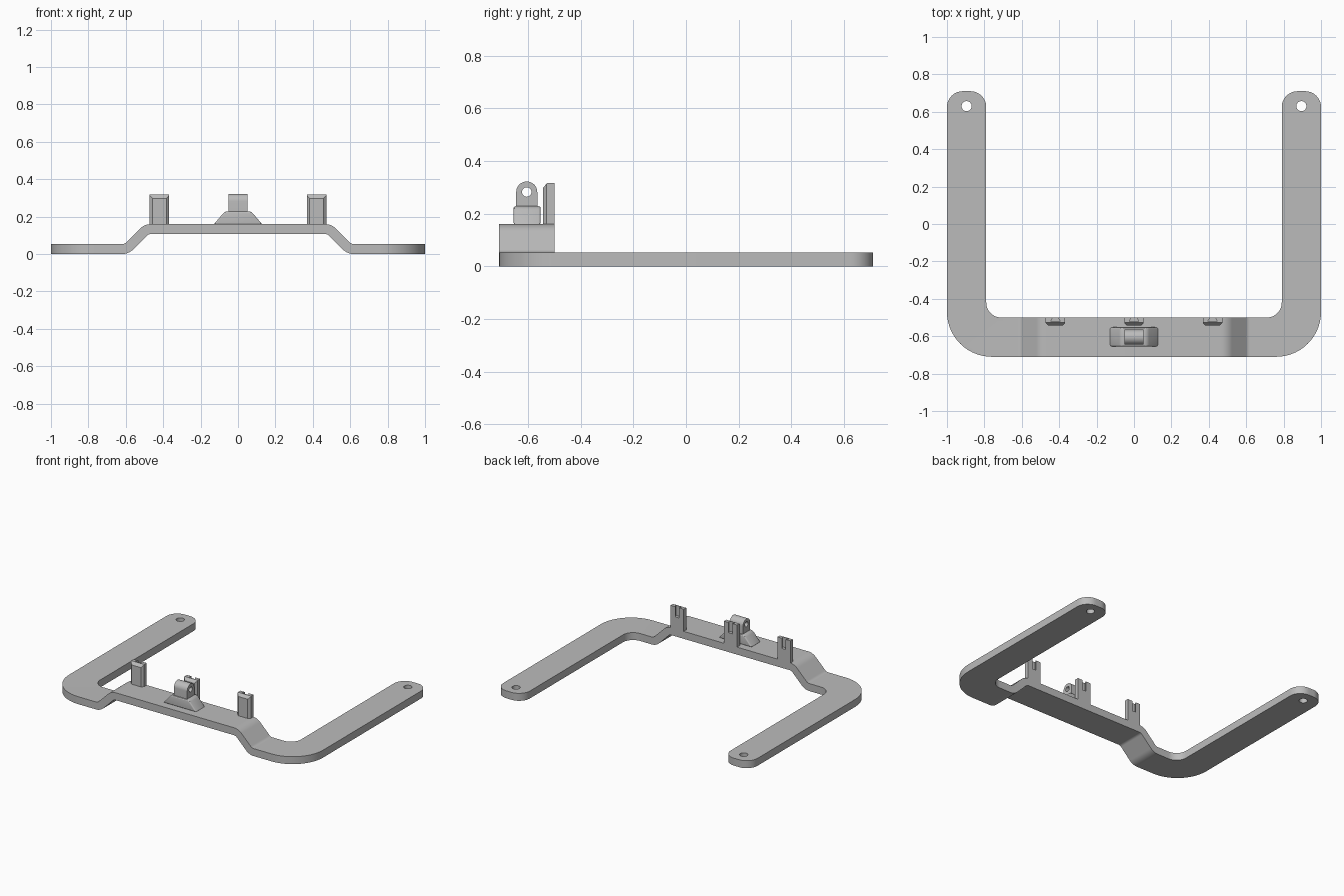
import bpy, bmesh, math
from mathutils import Vector

if "Cube" in bpy.data.objects:
    bpy.data.objects.remove(bpy.data.objects["Cube"])

grey = bpy.data.materials.new("plain_grey")
grey.use_nodes = True
grey.diffuse_color = (0.5, 0.5, 0.5, 1)
grey.node_tree.nodes["Principled BSDF"].inputs["Base Color"].default_value = (0.5, 0.5, 0.5, 1)


def fillet(corners, steps=10):
    """Round each (a, b, radius) corner of a closed outline."""
    out = []
    for i, (a, b, r) in enumerate(corners):
        p = Vector((a, b))
        u = (Vector(corners[i - 1][:2]) - p).normalized()
        v = (Vector(corners[(i + 1) % len(corners)][:2]) - p).normalized()
        if r == 0:
            out.append(p)
            continue
        half = u.angle(v) / 2
        centre = p + (u + v).normalized() * (r / math.sin(half))
        start = p + u * (r / math.tan(half)) - centre
        end = p + v * (r / math.tan(half)) - centre
        for k in range(steps + 1):
            t = k / steps
            sweep = math.pi - 2 * half
            d = (start * math.sin((1 - t) * sweep) + end * math.sin(t * sweep)) / math.sin(sweep)
            out.append(centre + d)
    return out


def circle(a, b, r, n=32):
    return [(a + r * math.cos(math.tau * i / n), b + r * math.sin(math.tau * i / n)) for i in range(n)]


def prism(name, outline, axis, lo, hi):
    """Extrude an outline in the plane across the given axis."""
    place = {"x": lambda a, b, c: (c, a, b), "y": lambda a, b, c: (a, c, b),
             "z": lambda a, b, c: (a, b, c)}[axis]
    bm = bmesh.new()
    rings = [[bm.verts.new(place(a, b, c)) for a, b in outline] for c in (lo, hi)]
    n = len(outline)
    for ring in rings:
        bm.faces.new(ring)
    for i in range(n):
        j = (i + 1) % n
        bm.faces.new((rings[0][i], rings[0][j], rings[1][j], rings[1][i]))
    bmesh.ops.recalc_face_normals(bm, faces=bm.faces)
    mesh = bpy.data.meshes.new(name)
    bm.to_mesh(mesh)
    bm.free()
    mesh.materials.append(grey)
    obj = bpy.data.objects.new(name, mesh)
    bpy.context.collection.objects.link(obj)
    return obj


def activate(obj):
    bpy.ops.object.select_all(action="DESELECT")
    obj.select_set(True)
    bpy.context.view_layer.objects.active = obj


def combine(obj, tool, operation):
    activate(obj)
    mod = obj.modifiers.new("cut", "BOOLEAN")
    mod.operation, mod.object, mod.solver = operation, tool, "EXACT"
    bpy.ops.object.modifier_apply(modifier=mod.name)
    bpy.data.objects.remove(tool)


def finish(obj):
    activate(obj)
    bpy.ops.object.shade_smooth_by_angle(angle=math.radians(30))


def mirrored(half):
    return half + [(-a, b, r) for a, b, r in reversed(half)]


# Frame: raised bar profile trimmed by the U-shaped plan
frame = prism("frame", fillet(mirrored([
    (0.5, 0.16, 0.085), (0.607, 0.053, 0.032), (1.1, 0.053, 0),
    (1.1, 0, 0), (0.585, 0, 0.085), (0.478, 0.107, 0.032)])), "y", -0.9, 0.9)
plan = prism("plan_cutter", fillet(mirrored([
    (0.79, -0.5, 0.08), (0.79, 0.71, 0.085), (1, 0.71, 0.085), (1, -0.71, 0.24)]), 14),
    "z", -0.2, 0.5)
combine(frame, plan, "INTERSECT")
for side in (-1, 1):
    combine(frame, prism("hole_cutter", circle(side * 0.895, 0.63, 0.027), "z", -0.2, 0.3), "DIFFERENCE")
finish(frame)

# Three slotted clips along the rear edge of the bar
for name, x in (("right_clip", -0.42), ("middle_clip", 0), ("left_clip", 0.42)):
    clip = prism(name, [(-0.5, 0.15), (-0.5, 0.317), (-0.527, 0.317), (-0.544, 0.297), (-0.544, 0.15)],
                 "x", x - 0.1, x + 0.1)
    trim = prism("trim_cutter", [(x + a, b) for a, b in (
        (-0.052, -0.4), (0.052, -0.4), (0.052, -0.53), (0.037, -0.544),
        (-0.037, -0.544), (-0.052, -0.53))], "z", 0, 0.5)
    combine(clip, trim, "INTERSECT")
    slot = prism("slot_cutter", [(x + a, b) for a, b in (
        (-0.014, -0.45), (0.014, -0.45), (0.014, -0.5), (0.026, -0.522),
        (-0.026, -0.522), (-0.014, -0.5))], "z", 0.245, 0.5)
    combine(clip, slot, "DIFFERENCE")
    finish(clip)

# Sloped pedestal with softened corners
pedestal = prism("lug_pedestal", fillet(mirrored([
    (0.07, 0.228, 0.035), (0.13, 0.158, 0)])), "y", -0.9, -0.3)
footprint = prism("footprint_cutter", fillet(mirrored([
    (0.2, -0.552, 0), (0.2, -0.655, 0)])), "z", 0, 0.5)
combine(pedestal, footprint, "INTERSECT")
bevel = pedestal.modifiers.new("soft_edges", "BEVEL")
bevel.width, bevel.segments, bevel.angle_limit = 0.008, 3, math.radians(60)
activate(pedestal)
bpy.ops.object.modifier_apply(modifier=bevel.name)
finish(pedestal)

# Round-topped lug with a cross hole
arch = [(-0.605 + 0.04 * math.cos(math.pi * i / 20), 0.282 + 0.04 * math.sin(math.pi * i / 20))
        for i in range(21)]
lug = prism("pivot_lug", [(-0.565, 0.22)] + arch + [(-0.645, 0.22)], "x", -0.052, 0.052)
combine(lug, prism("pin_cutter", circle(-0.605, 0.282, 0.018), "x", -0.2, 0.2), "DIFFERENCE")
finish(lug)
